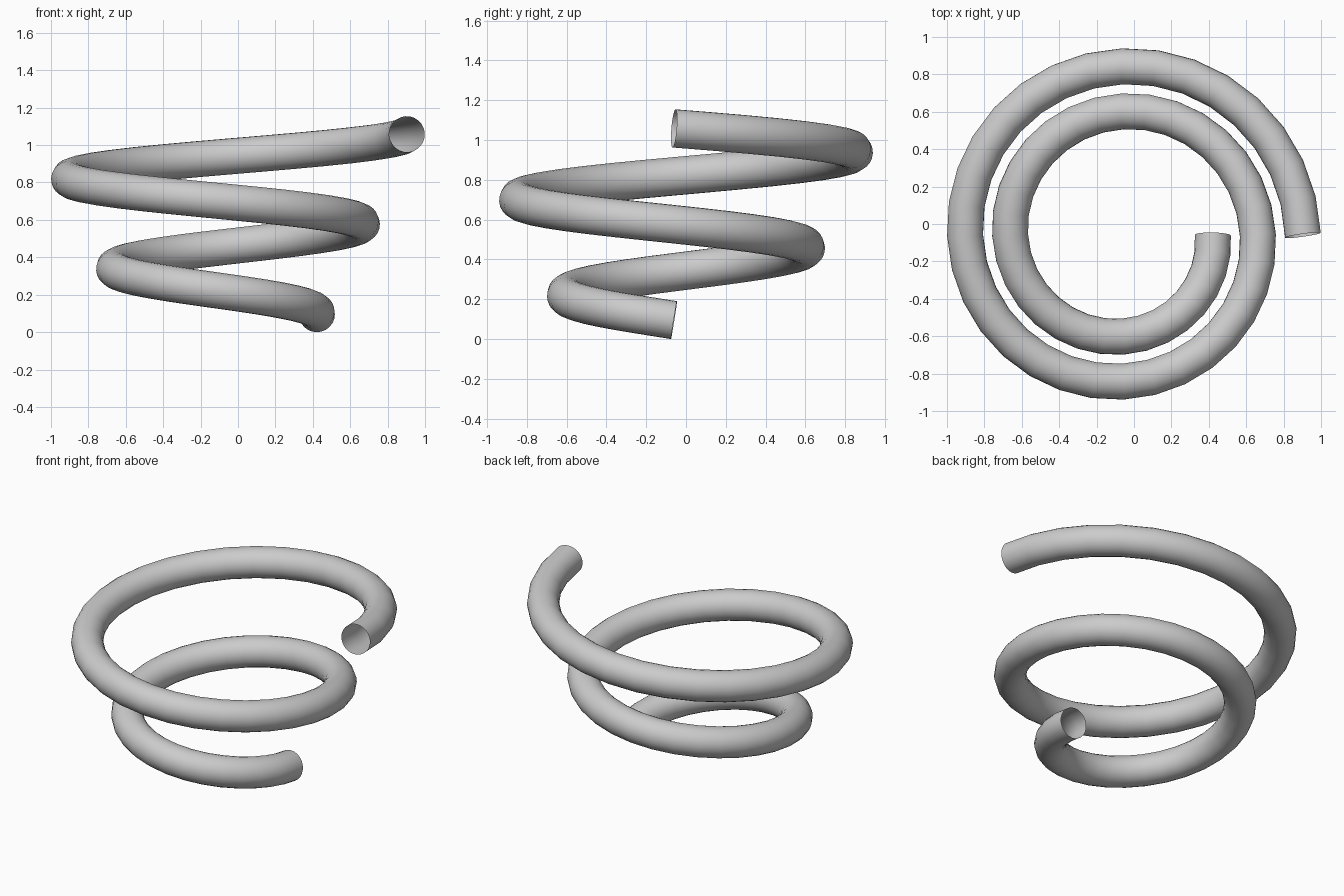
import bpy
from math import cos, sin, tau

if "Cube" in bpy.data.objects:
    bpy.data.objects.remove(bpy.data.objects["Cube"])

S = 0.9634            # overall scale
TURNS, STEPS = 2, 32  # turns, straight segments per turn
R0, GROW, RISE, TUBE = 0.5 * S, 0.25 * S, 0.5 * S, 0.1 * S
CX = CY = -0.0602
Z0 = 0.095

# Clockwise rising spiral path with steadily growing radius
curve = bpy.data.curves.new("spiral_tube", "CURVE")
curve.dimensions = "3D"
path = curve.splines.new("POLY")
count = TURNS * STEPS + 1
path.points.add(count - 1)
for i, point in enumerate(path.points):
    t = i / STEPS
    r = R0 + GROW * t
    point.co = (CX + r * cos(tau * t), CY - r * sin(tau * t), Z0 + RISE * t, 1)
path.use_smooth = True

# Round hollow tube, open at both ends
curve.bevel_depth = TUBE
curve.bevel_resolution = 10
curve.use_fill_caps = False

spiral = bpy.data.objects.new("spiral_tube", curve)
bpy.context.collection.objects.link(spiral)
